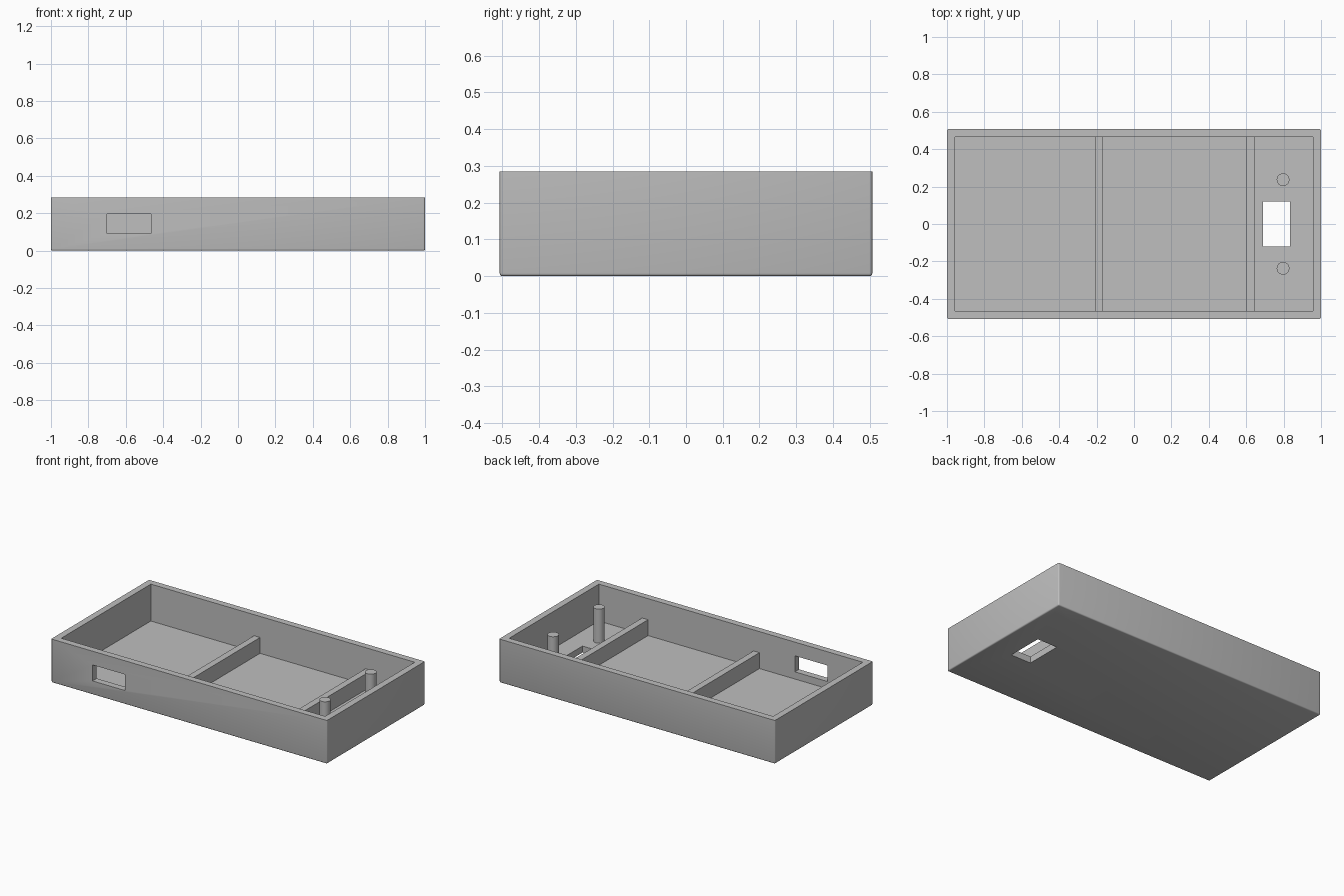
import bpy, bmesh, math

cube = bpy.data.objects.get("Cube")
if cube:
    bpy.data.objects.remove(cube, do_unlink=True)

# Overall dimensions
HALF_X, HALF_Y, HEIGHT = 1.0, 0.507, 0.285
WALL = FLOOR = 0.043
INNER_X, INNER_Y = HALF_X - WALL, HALF_Y - WALL

# Single grey plastic
plastic = bpy.data.materials.new("grey plastic")
plastic.use_nodes = True
grey = (0.52, 0.52, 0.52, 1)
plastic.diffuse_color = grey
plastic.node_tree.nodes["Principled BSDF"].inputs["Base Color"].default_value = grey


def finish(name, bm):
    mesh = bpy.data.meshes.new(name)
    bm.to_mesh(mesh)
    bm.free()
    mesh.materials.append(plastic)
    obj = bpy.data.objects.new(name, mesh)
    bpy.context.collection.objects.link(obj)
    return obj


def box(name, x, y, z, fillet=0):
    """Box from (min, max) ranges; fillet rounds every edge but the top rim."""
    bm = bmesh.new()
    bmesh.ops.create_cube(bm, size=1)
    for v in bm.verts:
        v.co = [r[0] if c < 0 else r[1] for c, r in zip(v.co, (x, y, z))]
    if fillet:
        edges = [e for e in bm.edges if min(v.co.z for v in e.verts) < z[1] - 0.01]
        bmesh.ops.bevel(bm, geom=edges, offset=fillet, segments=3,
                        profile=0.5, affect='EDGES')
    return finish(name, bm)


def activate(obj):
    bpy.ops.object.select_all(action='DESELECT')
    obj.select_set(True)
    bpy.context.view_layer.objects.active = obj


def cut(target, cutter):
    cutter.hide_render = True
    mod = target.modifiers.new("cut", 'BOOLEAN')
    mod.operation = 'DIFFERENCE'
    mod.solver = 'EXACT'
    mod.object = cutter
    activate(target)
    bpy.ops.object.modifier_apply(modifier=mod.name)
    bpy.data.objects.remove(cutter, do_unlink=True)


def smooth(obj):
    activate(obj)
    bpy.ops.object.shade_smooth_by_angle(angle=math.radians(35))


# Open tray: rounded shell, cavity, front window and floor opening
tray = box("tray", (-HALF_X, HALF_X), (-HALF_Y, HALF_Y), (0, HEIGHT), fillet=0.008)
cut(tray, box("cavity_cutter", (-INNER_X, INNER_X), (-INNER_Y, INNER_Y),
              (FLOOR, HEIGHT + 0.1)))
cut(tray, box("window_cutter", (-0.7, -0.465), (-HALF_Y - 0.1, -INNER_Y + 0.1),
              (0.09, 0.195)))
cut(tray, box("floor_opening_cutter", (0.69, 0.835), (-0.12, 0.12),
              (-0.1, FLOOR + 0.03)))
smooth(tray)

# Two cross ribs dividing the tray
for name, x in (("middle_rib", -0.208), ("end_rib", 0.6)):
    box(name, (x, x + WALL), (-INNER_Y - 0.01, INNER_Y + 0.01), (FLOOR - 0.01, 0.147))

# Mounting pegs either side of the floor opening
PEG_BASE, PEG_TOP = FLOOR - 0.01, 0.266
for name, side in (("front_peg", -1), ("back_peg", 1)):
    bm = bmesh.new()
    bmesh.ops.create_cone(bm, cap_ends=True, segments=40, radius1=0.034,
                          radius2=0.034, depth=PEG_TOP - PEG_BASE)
    bmesh.ops.translate(bm, verts=bm.verts,
                        vec=(0.797, side * 0.237, (PEG_TOP + PEG_BASE) / 2))
    smooth(finish(name, bm))
